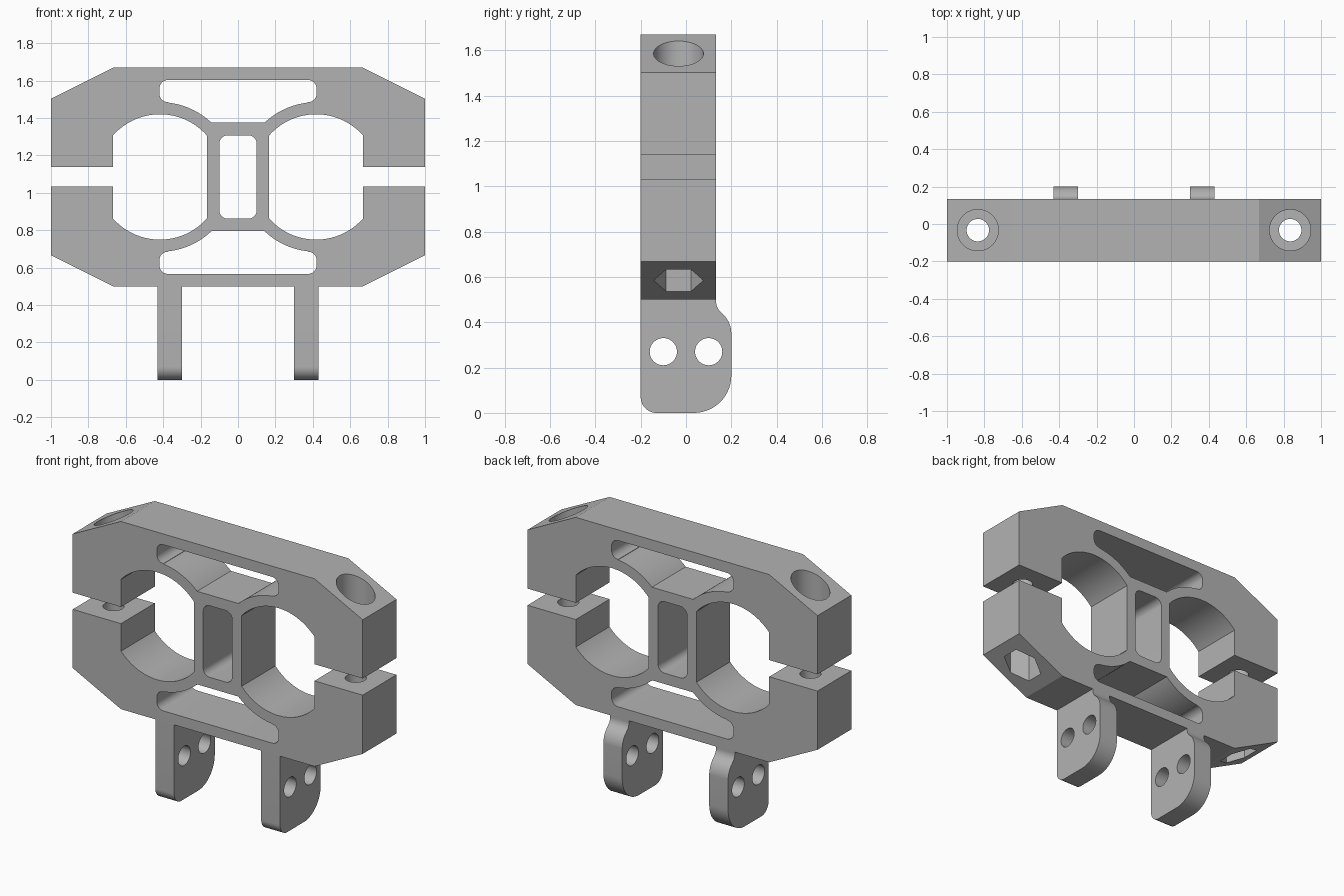
import bpy, bmesh
from math import sin, cos, pi, acos, asin, tan, radians
from mathutils import Vector

cube = bpy.data.objects.get("Cube")
if cube:
    bpy.data.objects.remove(cube, do_unlink=True)

grey = bpy.data.materials.new("plain_grey")
grey.use_nodes = True
grey.diffuse_color = (0.45, 0.45, 0.45, 1)
grey.node_tree.nodes["Principled BSDF"].inputs["Base Color"].default_value = (0.45, 0.45, 0.45, 1)

MID = 1.085                  # height of the horizontal symmetry plane
FRONT, BACK = -0.2, 0.133    # thickness of the frame
RING_X, RING_R = 0.4175, 0.335


def arc(cx, cz, r, a0, a1, n):
    return [(cx + r * cos(a0 + (a1 - a0) * i / n), cz + r * sin(a0 + (a1 - a0) * i / n))
            for i in range(n + 1)]


def circle(cx, cy, r, n=48, start=0.0):
    return arc(cx, cy, r, start, start + 2 * pi, n)[:-1]


def rounded(corners, n=10):
    """Polygon from (a, b, radius) corners, with arcs at every nonzero radius."""
    out = []
    for i, (a, b, r) in enumerate(corners):
        p = Vector((a, b))
        if r == 0:
            out.append((a, b))
            continue
        u = (Vector(corners[i - 1][:2]) - p).normalized()
        v = (Vector(corners[(i + 1) % len(corners)][:2]) - p).normalized()
        half = acos(u.dot(v)) / 2
        centre = p + (u + v).normalized() * (r / sin(half))
        s = p + u * (r / tan(half)) - centre
        e = p + v * (r / tan(half)) - centre
        sweep = s.angle(e)
        for k in range(n + 1):
            t = k / n
            w = (s * sin((1 - t) * sweep) + e * sin(t * sweep)) / sin(sweep)
            out.append(tuple(centre + w))
    return out


def prism(name, loop, axis, lo, hi):
    """Extrude a closed 2D loop along an axis."""
    place = {"X": lambda a, b, t: (t, a, b),
             "Y": lambda a, b, t: (a, t, b),
             "Z": lambda a, b, t: (a, b, t)}[axis]
    bm = bmesh.new()
    face = bm.faces.new([bm.verts.new(place(a, b, lo)) for a, b in loop])
    ext = bmesh.ops.extrude_face_region(bm, geom=[face])
    moved = [g for g in ext["geom"] if isinstance(g, bmesh.types.BMVert)]
    bmesh.ops.translate(bm, verts=moved, vec=place(0, 0, hi - lo))
    bmesh.ops.recalc_face_normals(bm, faces=bm.faces)
    mesh = bpy.data.meshes.new(name)
    bm.to_mesh(mesh)
    bm.free()
    mesh.materials.append(grey)
    obj = bpy.data.objects.new(name, mesh)
    bpy.context.collection.objects.link(obj)
    return obj


def activate(obj):
    bpy.ops.object.select_all(action="DESELECT")
    obj.select_set(True)
    bpy.context.view_layer.objects.active = obj


def cut(obj, loop, axis, lo, hi):
    cutter = prism("cutter", loop, axis, lo, hi)
    activate(obj)
    mod = obj.modifiers.new("cut", "BOOLEAN")
    mod.operation, mod.solver, mod.object = "DIFFERENCE", "EXACT", cutter
    bpy.ops.object.modifier_apply(modifier=mod.name)
    bpy.data.objects.remove(cutter, do_unlink=True)


def flip(loop, about=0.0, side=0):
    return [(2 * about - a, b) if side == 0 else (a, 2 * about - b) for a, b in loop]


# Frame: chamfered plate
outline = [(0.667, 1.67), (1, 1.503), (1, 0.667), (0.667, 0.5)]
frame = prism("clamp_frame", outline + flip(outline)[::-1], "Y", FRONT, BACK)

# Clamp opening: flattened circle joined to the slot at the outer edge
inner = acos((0.165 - RING_X) / RING_R)
outer = acos((0.667 - RING_X) / RING_R)
ring = arc(RING_X, MID, RING_R, outer, inner, 40)
slot = [(1.1, MID + 0.052), (0.667, MID + 0.052)]
upper = slot + ring
opening = upper + flip(upper, MID, 1)[::-1]

# Truss window: flat top, lower edge following the clamp openings
wall_r = 0.4
a_end = pi - asin((1.375 - MID) / wall_r)
a_start = acos((0.375 - RING_X) / wall_r)
curve = arc(RING_X, MID, wall_r, a_end, a_start, 16)
side = rounded([(0.3, 1.485, 0), (0.42, 1.485, 0.045), (0.42, 1.603, 0.045), (0.3, 1.603, 0)])[1:-1]
half = curve + side
window = half + flip(half)[::-1]

for shape in (opening, flip(opening), window, flip(window, MID, 1),
              rounded([(-0.1, 0.862, 0.045), (0.1, 0.862, 0.045),
                       (0.1, 1.308, 0.045), (-0.1, 1.308, 0.045)])):
    cut(frame, shape, "Y", FRONT - 0.1, BACK + 0.1)

# Bolt holes with a round head recess above and a hexagonal nut recess below
for s in (-1, 1):
    x, y = s * 0.835, -0.033
    cut(frame, circle(x, y, 0.06), "Z", 0.3, 1.9)
    cut(frame, circle(x, y, 0.11), "Z", 1.37, 1.9)
    cut(frame, circle(x, y, 0.11, 6, pi / 2), "Z", 0.3, 0.8)

# Mounting legs with two pin holes each
profile = rounded([(-0.2, 0.5, 0), (-0.2, 0, 0.07), (0.2, 0, 0.165), (0.2, 0.4, 0.12),
                   (0.133, 0.465, 0.06), (0.133, 0.5, 0)], 14)
parts = [frame]
for name, x in (("left_leg", 0.3), ("right_leg", -0.43)):
    leg = prism(name, profile, "X", x, x + 0.13)
    for y in (-0.1, 0.1):
        cut(leg, circle(y, 0.27, 0.06), "X", x - 0.1, x + 0.3)
    parts.append(leg)

for obj in parts:
    activate(obj)
    bpy.ops.object.shade_smooth_by_angle(angle=radians(25))
